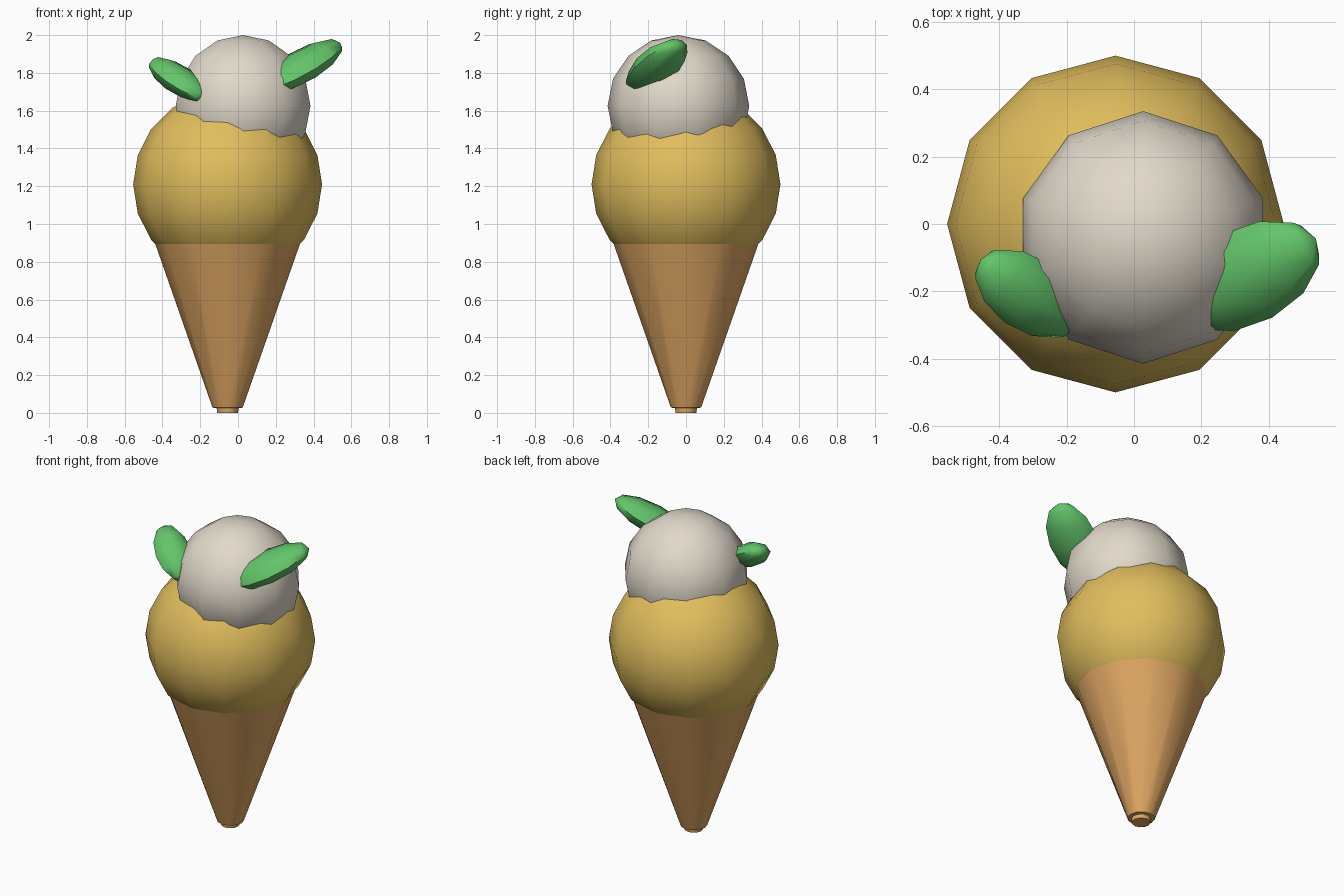
import bpy, bmesh, math
from mathutils import Matrix, Vector

cube = bpy.data.objects.get("Cube")
if cube:
    bpy.data.objects.remove(cube, do_unlink=True)


def material(name, rgb):
    mat = bpy.data.materials.new(name)
    mat.use_nodes = True
    mat.diffuse_color = (*rgb, 1)
    mat.node_tree.nodes["Principled BSDF"].inputs["Base Color"].default_value = (*rgb, 1)
    return mat


def lathe(name, profile, sides, mat, matrix, phase=0.0):
    """Revolve (radius, height) points, bottom to top; a zero radius is a pole."""
    bm = bmesh.new()
    rings = []
    for r, z in profile:
        count = sides if r > 1e-5 else 1
        angles = [phase + math.tau * i / sides for i in range(count)]
        rings.append([bm.verts.new((r * math.cos(a), r * math.sin(a), z)) for a in angles])
    for low, high in zip(rings, rings[1:]):
        for i in range(sides):
            j = (i + 1) % sides
            corners = [low[i % len(low)], low[j % len(low)],
                       high[j % len(high)], high[i % len(high)]]
            bm.faces.new(list(dict.fromkeys(corners)))
    for ring in (rings[0], rings[-1]):
        if len(ring) > 1:
            bm.faces.new(ring)
    bm.transform(matrix)
    bmesh.ops.recalc_face_normals(bm, faces=bm.faces[:])
    mesh = bpy.data.meshes.new(name)
    bm.to_mesh(mesh)
    bm.free()
    mesh.materials.append(mat)
    obj = bpy.data.objects.new(name, mesh)
    bpy.context.collection.objects.link(obj)
    bpy.ops.object.select_all(action='DESELECT')
    obj.select_set(True)
    bpy.context.view_layer.objects.active = obj
    bpy.ops.object.shade_smooth_by_angle(angle=math.radians(50))
    return obj


def ball(radius, rings):
    steps = [math.pi * i / rings for i in range(rings + 1)]
    return [(radius * math.sin(t), -radius * math.cos(t)) for t in steps]


def leaf(name, centre, along, face, size, mat):
    """Flattened low-poly ellipsoid; size is half width, half thickness, half length."""
    a = Vector(along).normalized()
    n = Vector(face)
    n = (n - a * n.dot(a)).normalized()
    b = n.cross(a)
    turn = Matrix((b, n, a)).transposed().to_4x4()
    place = Matrix.Translation(centre) @ turn @ Matrix.Diagonal((*size, 1))
    return lathe(name, ball(1.0, 6), 8, mat, place)


wafer = material("wafer tan", (0.74, 0.385, 0.125))
mango = material("mango yellow", (0.75, 0.51, 0.11))
cream = material("vanilla cream", (0.75, 0.69, 0.59))
green = material("mint green", (0.125, 0.56, 0.145))

# Wafer cone with a small stepped foot
lathe("cone", [(0.055, 0), (0.058, 0.025), (0.08, 0.028), (0.385, 0.9)],
      12, wafer, Matrix.Translation((-0.055, 0, 0)))

# Two scoops, the upper one offset
lathe("large_scoop", ball(0.5, 10), 12, mango, Matrix.Translation((-0.055, 0, 1.21)))
lathe("small_scoop", ball(0.375, 8), 10, cream,
      Matrix.Translation((0.027, -0.04, 1.625)), phase=math.pi / 2)

# Mint leaves stuck in the upper scoop
leaf("left_leaf", (0.335, -0.155, 1.835), (0.77, 0.42, 0.47),
     (-0.35, -0.3, 0.83), (0.145, 0.083, 0.265), green)
leaf("right_leaf", (-0.315, -0.207, 1.765), (-0.7, 0.5, 0.5),
     (0.35, -0.35, 0.87), (0.11, 0.073, 0.2), green)
